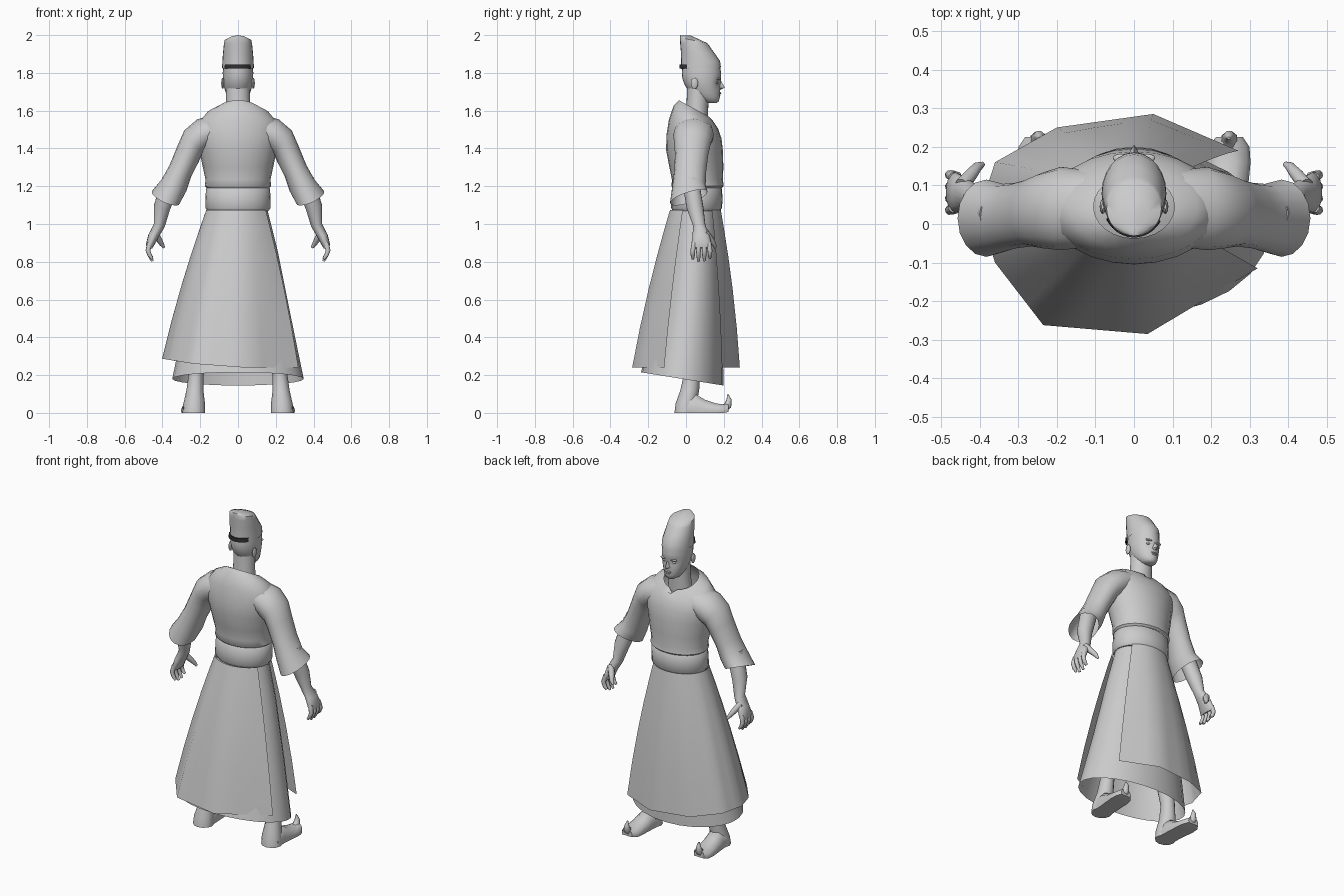
import bpy, math
from mathutils import Vector

if "Cube" in bpy.data.objects:
    bpy.data.objects.remove(bpy.data.objects["Cube"])


def material(name, v):
    m = bpy.data.materials.new(name)
    m.diffuse_color = (v, v, v, 1)
    m.use_nodes = True
    m.node_tree.nodes["Principled BSDF"].inputs["Base Color"].default_value = m.diffuse_color
    return m


GREY = material("plain grey", 0.6)
DARK = material("dark grey", 0.03)


def build(name, verts, faces, mat=GREY, angle=50):
    me = bpy.data.meshes.new(name)
    me.from_pydata([tuple(v) for v in verts], [], faces)
    me.materials.append(mat)
    ob = bpy.data.objects.new(name, me)
    bpy.context.collection.objects.link(ob)
    bpy.ops.object.select_all(action='DESELECT')
    ob.select_set(True)
    bpy.context.view_layer.objects.active = ob
    bpy.ops.object.mode_set(mode='EDIT')
    bpy.ops.mesh.select_all(action='SELECT')
    bpy.ops.mesh.normals_make_consistent(inside=False)
    bpy.ops.object.mode_set(mode='OBJECT')
    bpy.ops.object.shade_smooth_by_angle(angle=math.radians(angle))
    return ob


def loft(name, rings, closed=True, caps=(True, True), mat=GREY, angle=50):
    """Skin a list of equally long point rings."""
    n = len(rings[0])
    verts = [p for r in rings for p in r]
    faces = [(k * n + i, k * n + (i + 1) % n, (k + 1) * n + (i + 1) % n, (k + 1) * n + i)
             for k in range(len(rings) - 1) for i in range(n if closed else n - 1)]
    if caps[0]:
        faces.append(tuple(range(n)))
    if caps[1]:
        faces.append(tuple(range(len(verts) - n, len(verts))))
    return build(name, verts, faces, mat, angle)


def level(z, cy, rx, ry, tilt=0.0, cx=0.0, n=24):
    """Horizontal oval ring; tilt raises z with y."""
    a = [2 * math.pi * i / n for i in range(n)]
    return [Vector((cx + rx * math.cos(t), cy + ry * math.sin(t), z + tilt * ry * math.sin(t))) for t in a]


def span(s, outer, inner, cy, ry, tilt=0.0, n=16):
    """Limb ring across an outer and an inner (x, z) point; s mirrors it."""
    o, i = Vector((outer[0], cy, outer[1])), Vector((inner[0], cy, inner[1]))
    pts = []
    for k in range(n):
        t = 2 * math.pi * k / n
        p = (o + i) / 2 + (o - i) / 2 * math.cos(t) + Vector((0, ry, tilt * ry)) * math.sin(t)
        pts.append(Vector((s * p.x, p.y, p.z)))
    return pts


def tube(name, path, radii, s=1, n=8):
    """Round tube along points, used for fingers and toe tips."""
    P = [Vector((s * x, y, z)) for x, y, z in path]
    rings = []
    for i, p in enumerate(P):
        d = (P[min(i + 1, len(P) - 1)] - P[max(i - 1, 0)]).normalized()
        u = d.cross(Vector((0.3, 1, 0.1))).normalized()
        v = d.cross(u)
        rings.append([p + radii[i] * (u * math.cos(a) + v * math.sin(a))
                      for a in (2 * math.pi * k / n for k in range(n))])
    return loft(name, rings)


def ball(name, loc, size):
    rings = []
    for k in range(1, 8):
        a = math.pi * k / 8
        rings.append([p for p in level(loc[2] + size[2] * math.cos(a), loc[1], size[0] * math.sin(a),
                                       size[1] * math.sin(a), cx=loc[0], n=12)])
    return loft(name, rings)


# Tunic body with a collar that dips into a V at the chest
T = [level(1.61, .045, .105, .082, -.55), level(1.585, .04, .165, .105, -.4),
     level(1.53, .04, .215, .13, -.2), level(1.46, .042, .225, .146, -.05),
     level(1.39, .045, .205, .150), level(1.30, .055, .186, .143),
     level(1.235, .06, .172, .135), level(1.20, .062, .176, .138), level(1.19, .062, .165, .128)]
T[0][6].z -= .04
loft("tunic", T, caps=(False, False))

# Belt sash
loft("belt", [level(1.195, .06, .160, .122), level(1.185, .06, .170, .131), level(1.13, .058, .172, .135),
              level(1.085, .056, .172, .135), level(1.07, .055, .162, .125)])

# Underskirt with a hem dropping toward the front
loft("underskirt", [level(1.08, .05, .155, .118), level(.85, .04, .212, .140, -.03),
                    level(.5, .015, .282, .180, -.1), level(.18, -.02, .348, .218, -.16)], caps=(True, False))

# Wrap overskirt, open along one side
HEM = [(.32, -.115, .24), (.035, -.285, .24), (-.235, -.262, .26), (-.36, -.10, .28), (-.402, .03, .287),
       (-.36, .16, .28), (-.2, .25, .25), (.05, .285, .24), (.27, .19, .24)]
hem = []
for a, b in zip(HEM, HEM[1:]):
    hem += [Vector(a).lerp(Vector(b), k / 3) for k in range(3)]
hem.append(Vector(HEM[-1]))
rows = []
for f in (0, .12, .3, .5, .75, 1):
    row = []
    for h in hem:
        t = math.atan2((h.y - .02) / .27, h.x / .36)
        c, s = math.cos(t), math.sin(t)
        p = Vector((.168 * c, .05 + .135 * s, 1.075)).lerp(h, f)
        bulge = .05 * f * (1 - f)
        row.append(p + Vector((c, s, 0)) * bulge)
    rows.append(row)
loft("overskirt", rows, closed=False, caps=(False, False))

for s, side in ((1, "right"), (-1, "left")):
    # Wide sleeve with open cuff
    loft(side + "_sleeve", [span(s, *r) for r in (
        ((.12, 1.575), (.13, 1.42), .04, .10), ((.215, 1.555), (.165, 1.385), .04, .108),
        ((.285, 1.495), (.188, 1.37), .035, .098), ((.322, 1.41), (.21, 1.325), .03, .088),
        ((.363, 1.31), (.248, 1.25), .022, .085), ((.405, 1.235), (.273, 1.175), .016, .088),
        ((.457, 1.17), (.308, 1.11), .015, .10, .3))], caps=(False, False))
    # Forearm and palm
    loft(side + "_forearm", [span(s, *r) for r in (
        ((.40, 1.25), (.31, 1.20), .025, .045), ((.445, 1.10), (.362, 1.07), .048, .045),
        ((.446, 1.0), (.388, .985), .07, .033), ((.474, .945), (.42, .93), .08, .045),
        ((.487, .895), (.445, .885), .082, .054), ((.484, .875), (.455, .87), .082, .05))])
    # Fingers and thumb
    for k, y in enumerate((.036, .066, .097, .127)):
        tip = (.815, .803, .805, .82)[k]
        tube(f"{side}_finger_{k + 1}", [(.467, .082 + (y - .082) * .85, .90), (.477, y, .86),
                                       (.468, y, .835), (.453, y, tip)], [.014, .013, .0115, .007], s)
    tube(side + "_thumb", [(.445, .10, .96), (.42, .13, .92), (.405, .148, .895), (.392, .155, .875)],
         [.02, .017, .013, .007], s)
    # Leg and boot shaft
    loft(side + "_leg", [level(z, cy, rx, ry, cx=s * cx, n=12) for z, cy, rx, ry, cx in (
        (.75, .03, .075, .08, .11), (.4, .03, .055, .06, .195), (.2, .03, .04, .042, .222),
        (.12, .02, .045, .05, .228), (.05, 0, .057, .055, .232), (0, -.005, .06, .056, .234))])
    # Shoe: cross sections from heel to toe
    shoe = []
    for y, cx, w, lo, hi in ((-.02, .234, .055, 0, .08), (.05, .236, .055, 0, .10), (.10, .24, .056, 0, .07),
                             (.16, .244, .058, 0, .05), (.20, .246, .053, 0, .045), (.225, .247, .035, .005, .05)):
        shoe.append([Vector((s * (cx + u * w), y, lo + v * (hi - lo))) for u, v in
                     ((-.95, 0), (.95, 0), (1, .3), (.85, .7), (.35, 1), (-.35, 1), (-.85, .7), (-1, .3))])
    loft(side + "_shoe", shoe)
    # Curled toe tip
    tube(side + "_toe_tip", [(.247, .195, .02), (.247, .222, .04), (.246, .228, .07), (.245, .222, .097)],
         [.022, .022, .014, .004], s)

# Neck and head
loft("neck", [level(1.54, .055, .075, .06), level(1.62, .06, .064, .058), level(1.74, .065, .062, .058)])
H = [level(*r) for r in ((1.64, .138, .022, .025), (1.65, .128, .04, .046), (1.67, .113, .054, .066),
                         (1.69, .102, .063, .078), (1.715, .094, .071, .087), (1.735, .088, .076, .094),
                         (1.755, .085, .079, .099), (1.775, .083, .080, .103), (1.80, .082, .081, .104),
                         (1.84, .08, .078, .10))]
for r in H[5:7]:  # eye sockets
    for p in r:
        if .02 < abs(p.x) < .05 and p.y > .1:
            p.y -= .009
loft("head", H)

# Nose, lips, eyes, ears
build("nose", [(0, .18, 1.768), (0, .206, 1.722), (-.017, .176, 1.718), (.017, .176, 1.718), (0, .178, 1.709)],
      [(0, 2, 1), (0, 1, 3), (1, 2, 4), (1, 4, 3), (0, 3, 4, 2)])
ball("upper_lip", (0, .178, 1.693), (.022, .009, .005))
ball("lower_lip", (0, .175, 1.683), (.018, .009, .005))
for s, side in ((1, "right"), (-1, "left")):
    ball(side + "_eye", (s * .032, .163, 1.748), (.013, .008, .006))
    ball(side + "_brow", (s * .033, .171, 1.768), (.022, .011, .006))
    ball(side + "_ear", (s * .081, .045, 1.745), (.008, .019, .031))

# Tall cap with a ridged top leaning back
loft("cap", [level(1.825, .079, .084, .106, .05), level(1.86, .077, .083, .103, .03), level(1.91, .06, .079, .087),
             level(1.95, .046, .075, .077, -.08), level(1.972, .04, .071, .072, -.2),
             level(1.987, .02, .042, .051, -.2), level(1.998, .0, .006, .028, -.05)], caps=(False, True))

# Dark tie band around the back of the cap
arc = [math.radians(a) for a in range(212, 329, 8)]
loft("cap_band", [[Vector((rx * math.cos(a), .065 + ry * math.sin(a), z)) for a in arc]
                  for rx, ry, z in ((.080, .090, 1.822), (.085, .100, 1.822), (.082, .100, 1.845), (.077, .090, 1.845),
                                    (.080, .090, 1.822))], closed=False, caps=(False, False), mat=DARK, angle=30)
